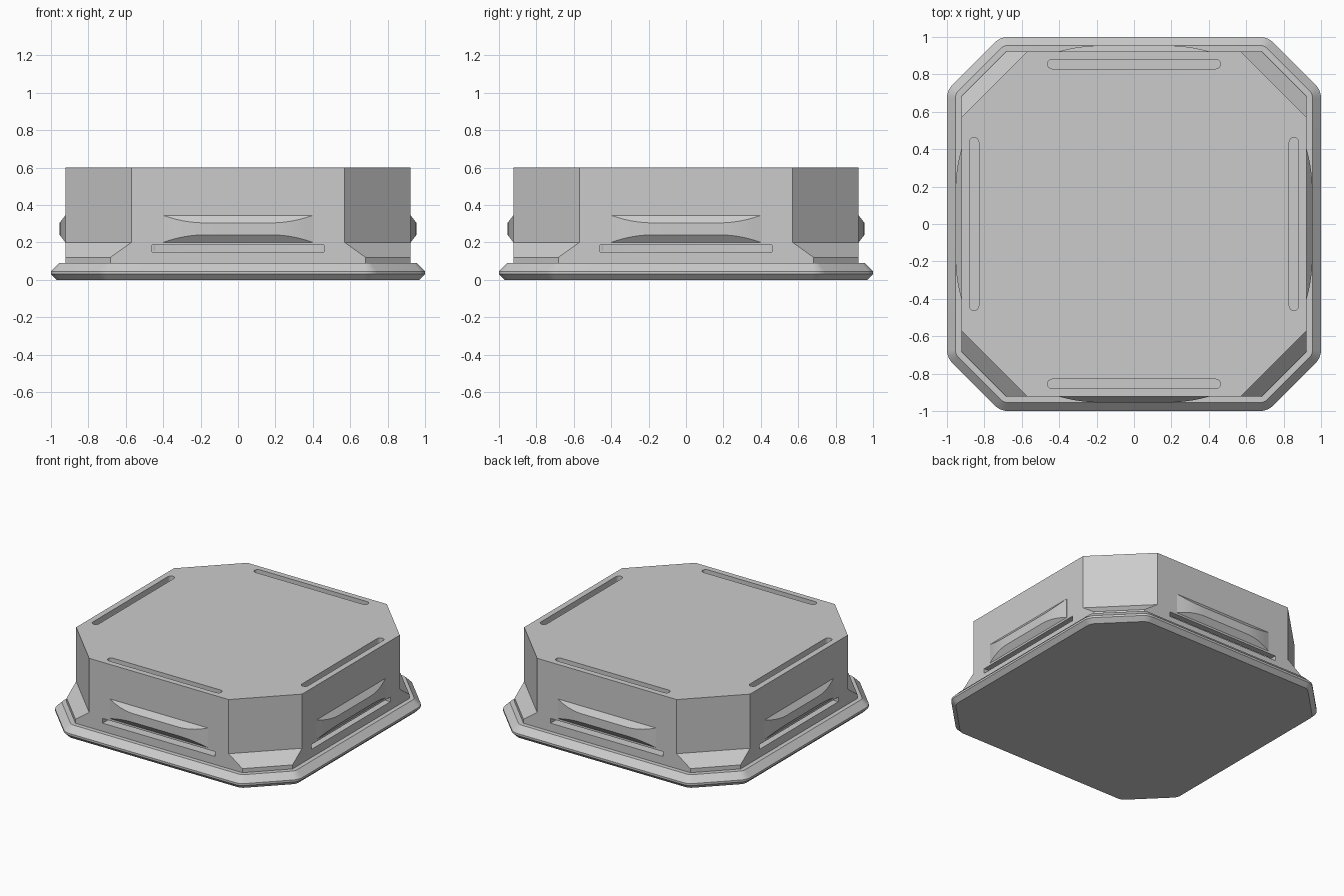
import bpy, bmesh, math
from mathutils import Vector, Matrix

if "Cube" in bpy.data.objects:
    bpy.data.objects.remove(bpy.data.objects["Cube"])

GREY = (0.6, 0.6, 0.6, 1.0)
grey = bpy.data.materials.new("plain_grey")
grey.use_nodes = True
grey.diffuse_color = GREY
grey.node_tree.nodes["Principled BSDF"].inputs["Base Color"].default_value = GREY


def loft(name, loops):
    """Skin a closed solid through point loops of equal length."""
    bm = bmesh.new()
    rings = [[bm.verts.new(p) for p in loop] for loop in loops]
    n = len(rings[0])
    for a, b in zip(rings, rings[1:]):
        for i in range(n):
            j = (i + 1) % n
            bm.faces.new((a[i], a[j], b[j], b[i]))
    bm.faces.new(rings[0][::-1])
    bm.faces.new(rings[-1])
    bmesh.ops.recalc_face_normals(bm, faces=bm.faces)
    mesh = bpy.data.meshes.new(name)
    bm.to_mesh(mesh)
    bm.free()
    mesh.materials.append(grey)
    obj = bpy.data.objects.new(name, mesh)
    bpy.context.collection.objects.link(obj)
    return obj


def octagon(half, total, z, radius=0, seg=5):
    """Square with cut corners (|x| + |y| = total), optionally rounded."""
    pts = []
    for q in range(4):
        turn = Matrix.Rotation(q * math.pi / 2, 3, 'Z')
        for k, (x, y) in enumerate(((half, total - half), (total - half, half))):
            start = k * math.pi / 4
            mid = start + math.pi / 8
            reach = radius / math.cos(math.pi / 8)
            centre = Vector((x - reach * math.cos(mid), y - reach * math.sin(mid), z))
            steps = seg if radius else 0
            for i in range(steps + 1):
                a = start + (math.pi / 4) * i / steps if steps else 0
                pts.append(turn @ (centre + radius * Vector((math.cos(a), math.sin(a), 0))))
    return pts


def select_only(obj):
    bpy.ops.object.select_all(action='DESELECT')
    obj.select_set(True)
    bpy.context.view_layer.objects.active = obj


def smooth(obj):
    select_only(obj)
    bpy.ops.object.shade_smooth_by_angle(angle=math.radians(25))


# Base flange with bevelled rim and rounded corners
rim = [(0.03, 0), (0, 0.03), (0, 0.045), (0.045, 0.09)]
base = loft("base_flange", [octagon(1 - d, 1.715 - d * math.sqrt(2), z, 0.1 - d)
                            for d, z in rim])
smooth(base)

# Main body with corners that flare out near the flange
body = loft("body", [octagon(0.923, total, z) for total, z in
                     ((1.605, 0.08), (1.605, 0.12), (1.493, 0.2), (1.493, 0.6))])


# Slot cutters: a round-ended channel from the top meeting a side opening
def stadium(z, half=0.463, y=-0.855, r=0.025, seg=8):
    pts = []
    for side in (1, -1):
        for i in range(seg + 1):
            a = -math.pi / 2 + math.pi * i / seg
            pts.append((side * (half - r + r * math.cos(a)), y + side * r * math.sin(a), z))
    return pts


def rectangle(z):
    return [(-0.46, -1.1, z), (0.46, -1.1, z), (0.46, -0.835, z), (-0.46, -0.835, z)]


def cut(target, cutter):
    cutter.hide_render = True
    mod = target.modifiers.new("slot", 'BOOLEAN')
    mod.operation = 'DIFFERENCE'
    mod.solver = 'EXACT'
    mod.object = cutter
    bpy.context.view_layer.update()
    select_only(target)
    bpy.ops.object.modifier_apply(modifier=mod.name)
    bpy.data.objects.remove(cutter)


# Grip ridge: a shallow bow in plan with bevelled upper and lower edges
def ridge_section(x):
    t = max(0, (abs(x) - 0.18) / 0.22)
    d = max(0.0005, 0.031 * (1 - t * t))
    f, lift = 0.923, d * 1.3
    profile = ((0.9, 0.2), (f, 0.2), (f + d, 0.2 + lift),
               (f + d, 0.345 - lift), (f, 0.345), (0.9, 0.345))
    return [(x, -y, z) for y, z in profile]


tail = [0.18 + 0.22 * i / 10 for i in range(11)]
stations = [-x for x in reversed(tail)] + tail

for q, side in enumerate(("front", "left", "back", "right")):
    turn = Matrix.Rotation(q * math.pi / 2, 4, 'Z')
    ridge = loft(side + "_grip_ridge", [ridge_section(x) for x in stations])
    ridge.data.transform(turn)
    smooth(ridge)
    for make, low, high in ((stadium, 0.155, 0.7), (rectangle, 0.15, 0.185)):
        cutter = loft("slot_cutter", [make(low), make(high)])
        cutter.data.transform(turn)
        cut(body, cutter)

smooth(body)
